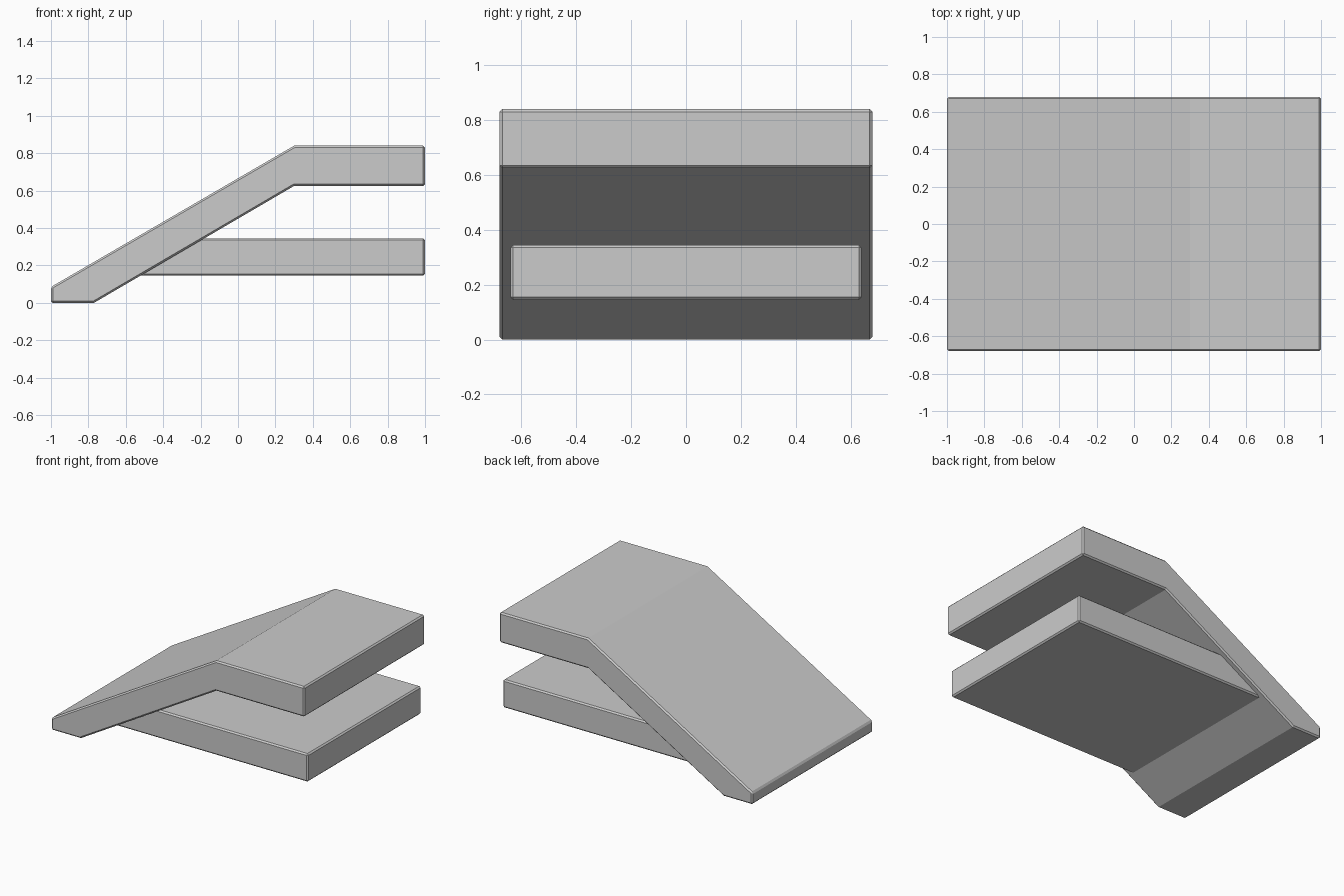
import bpy
import bmesh

cube = bpy.data.objects.get("Cube")
if cube:
    bpy.data.objects.remove(cube, do_unlink=True)

grey = bpy.data.materials.new("light grey")
grey.use_nodes = True
colour = (0.6, 0.6, 0.6, 1)
grey.diffuse_color = colour
grey.node_tree.nodes["Principled BSDF"].inputs["Base Color"].default_value = colour


def slab(name, profile, half_width):
    """Extrude an x-z profile along y and chamfer its edges."""
    bm = bmesh.new()
    face = bm.faces.new([bm.verts.new((x, -half_width, z)) for x, z in profile])
    result = bmesh.ops.extrude_face_region(bm, geom=[face])
    moved = [v for v in result["geom"] if isinstance(v, bmesh.types.BMVert)]
    bmesh.ops.translate(bm, verts=moved, vec=(0, 2 * half_width, 0))
    bmesh.ops.recalc_face_normals(bm, faces=bm.faces)
    mesh = bpy.data.meshes.new(name)
    bm.to_mesh(mesh)
    bm.free()
    mesh.materials.append(grey)
    obj = bpy.data.objects.new(name, mesh)
    bpy.context.collection.objects.link(obj)
    bevel = obj.modifiers.new("Chamfer", "BEVEL")
    bevel.width = 0.01
    bevel.segments = 1
    bevel.limit_method = "ANGLE"
    bevel.angle_limit = 0.6
    return obj


# Sloping ramp that levels out into the upper platform
slab("ramp_and_upper_platform",
     [(-1, 0), (-0.77, 0), (0.3, 0.625), (1, 0.625),
      (1, 0.84), (0.3, 0.84), (-1, 0.085)], 0.68)

# Lower shelf, its slanted end buried in the ramp
slab("lower_shelf",
     [(-0.58, 0.145), (1, 0.145), (1, 0.345), (-0.26, 0.345)], 0.64)
